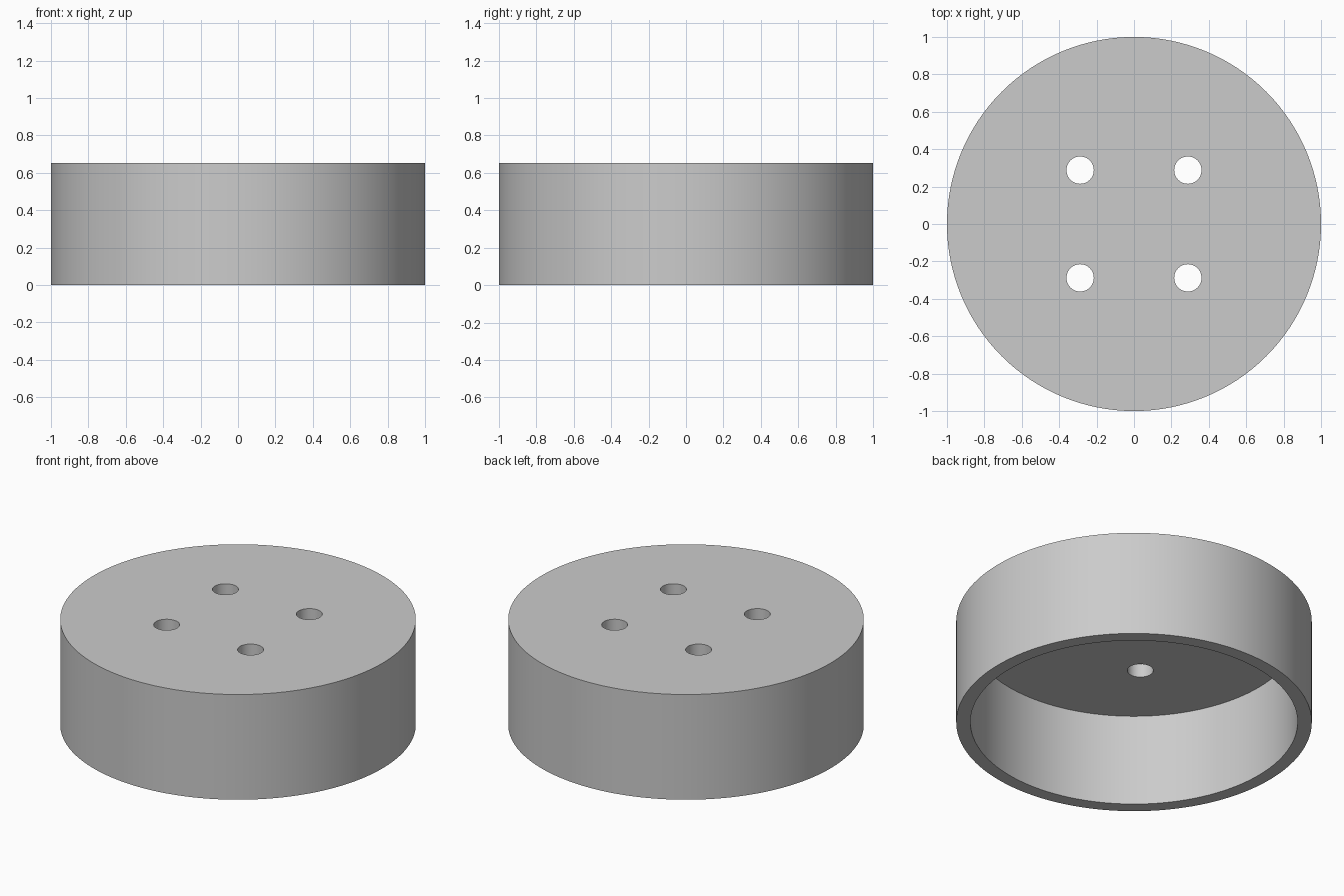
import bpy

RADIUS, HEIGHT = 1.0, 0.653
INNER_RADIUS, CEILING = 0.92, 0.57
HOLE_RADIUS, HOLE_OFFSET = 0.073, 0.288

cube = bpy.data.objects.get("Cube")
if cube:
    bpy.data.objects.remove(cube, do_unlink=True)

# Single plain grey
grey = bpy.data.materials.new("grey")
grey.use_nodes = True
colour = (0.6, 0.6, 0.6, 1)
grey.diffuse_color = colour
grey.node_tree.nodes["Principled BSDF"].inputs["Base Color"].default_value = colour


def cylinder(name, radius, bottom, top, sides, x=0, y=0):
    bpy.ops.mesh.primitive_cylinder_add(vertices=sides, radius=radius, depth=top - bottom,
                                        location=(x, y, (bottom + top) / 2))
    obj = bpy.context.object
    obj.name = name
    obj.data.materials.append(grey)
    return obj


# Round cap, open underneath
cap = cylinder("round_cap", RADIUS, 0, HEIGHT, 128)

# Hollow and four through holes
cutters = [cylinder("hollow_cutter", INNER_RADIUS, -0.2, CEILING, 128)]
for x in (-HOLE_OFFSET, HOLE_OFFSET):
    for y in (-HOLE_OFFSET, HOLE_OFFSET):
        cutters.append(cylinder("hole_cutter", HOLE_RADIUS, CEILING - 0.2, HEIGHT + 0.2, 48, x, y))

bpy.context.view_layer.objects.active = cap
for cutter in cutters:
    cut = cap.modifiers.new("cut", "BOOLEAN")
    cut.operation = "DIFFERENCE"
    cut.solver = "EXACT"
    cut.object = cutter
    bpy.ops.object.modifier_apply(modifier=cut.name)
    bpy.data.objects.remove(cutter, do_unlink=True)

# Smooth walls with crisp rims
bpy.ops.object.select_all(action="DESELECT")
cap.select_set(True)
bpy.ops.object.shade_smooth_by_angle(angle=0.6)
